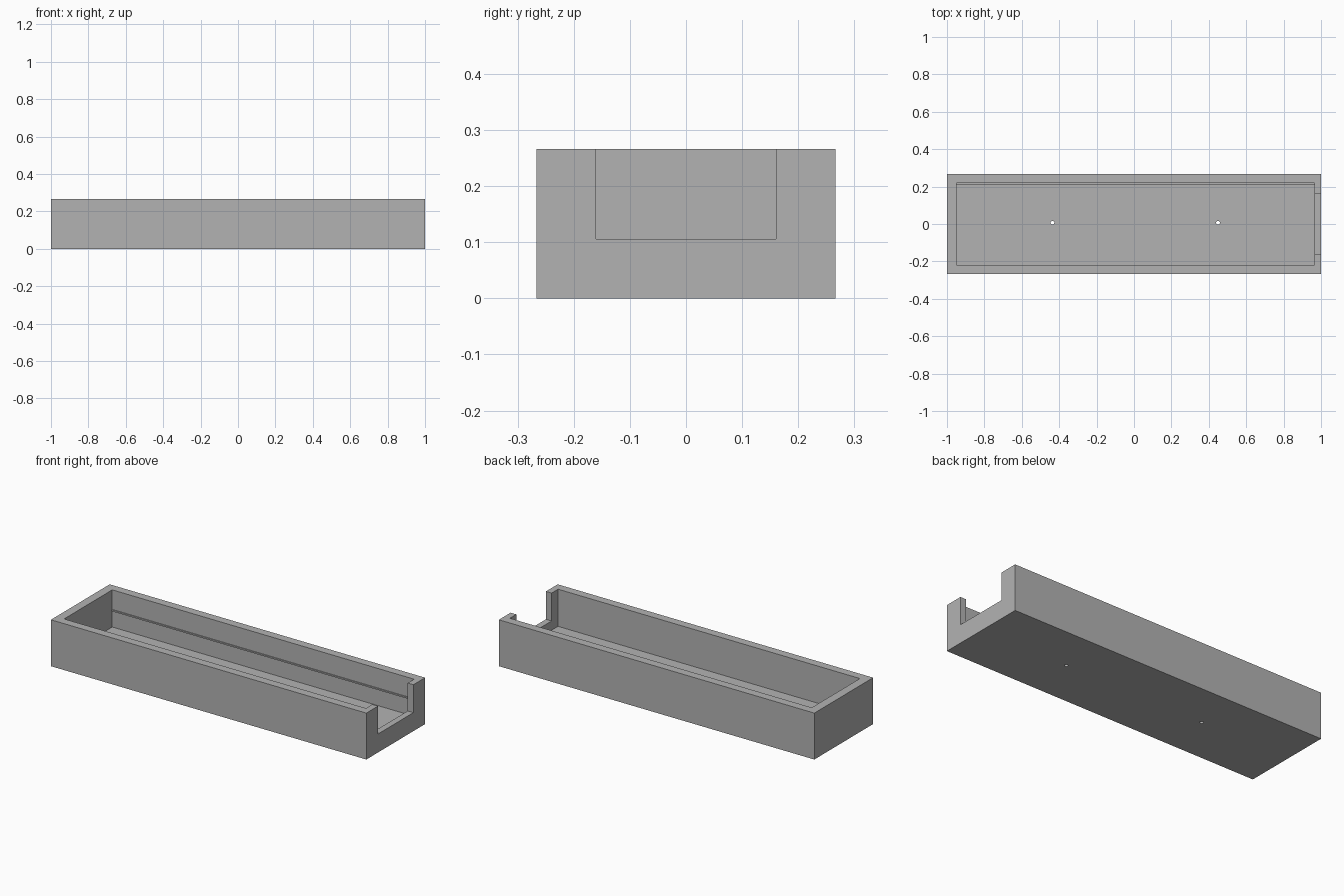
import bpy

if "Cube" in bpy.data.objects:
    bpy.data.objects.remove(bpy.data.objects["Cube"], do_unlink=True)

# Single grey material
grey = bpy.data.materials.new("plain grey")
grey.use_nodes = True
colour = (0.45, 0.45, 0.45, 1)
grey.diffuse_color = colour
grey.node_tree.nodes["Principled BSDF"].inputs["Base Color"].default_value = colour


def box(name, low, high):
    """Axis-aligned box between two corners."""
    centre = [(a + b) / 2 for a, b in zip(low, high)]
    bpy.ops.mesh.primitive_cube_add(size=1, location=centre)
    obj = bpy.context.object
    obj.name = name
    obj.scale = [b - a for a, b in zip(low, high)]
    bpy.ops.object.transform_apply(location=False, rotation=False, scale=True)
    obj.data.materials.append(grey)
    return obj


def cut(target, cutter):
    """Subtract a cutter, then remove it."""
    cutter.hide_render = True
    mod = target.modifiers.new("cut", 'BOOLEAN')
    mod.operation = 'DIFFERENCE'
    mod.solver = 'EXACT'
    mod.object = cutter
    bpy.context.view_layer.objects.active = target
    bpy.ops.object.modifier_apply(modifier=mod.name)
    bpy.data.objects.remove(cutter, do_unlink=True)


HEIGHT, HALF_DEPTH, FLOOR = 0.266, 0.266, 0.053
LEFT, RIGHT, INNER = -0.95, 0.964, 0.218

# Tray body with an open cavity
tray = box("tray", (-1, -HALF_DEPTH, 0), (1, HALF_DEPTH, HEIGHT))
cut(tray, box("cavity_cutter", (LEFT, -INNER, FLOOR), (RIGHT, INNER, 0.4)))

# Open slot in one end wall
cut(tray, box("slot_cutter", (0.9, -0.16, 0.106), (1.1, 0.16, 0.4)))

# Two small screw holes through the floor
for x in (-0.436, 0.449):
    bpy.ops.mesh.primitive_cylinder_add(vertices=24, radius=0.01, depth=0.3,
                                        location=(x, 0.007, 0))
    hole = bpy.context.object
    hole.data.materials.append(grey)
    cut(tray, hole)

# Thin rib along the back inner wall
box("back_wall_rib", (LEFT, INNER - 0.006, 0.146), (RIGHT, INNER + 0.004, 0.154))
